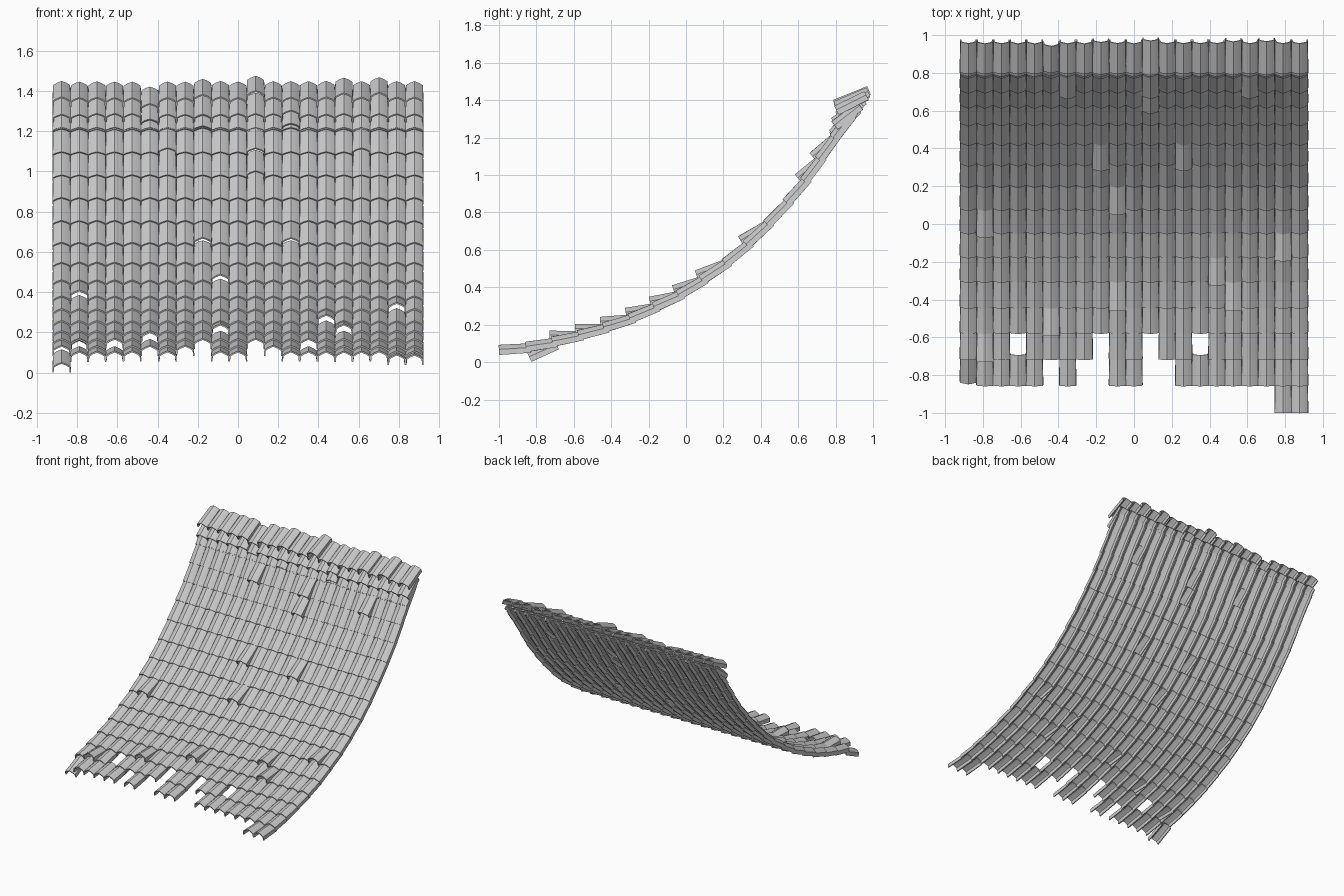
import bpy, bmesh, random
from mathutils import Vector, Matrix

if "Cube" in bpy.data.objects:
    bpy.data.objects.remove(bpy.data.objects["Cube"])

random.seed(4)
PITCH, COLS = 0.0877, 21

# Roof slope: lower end (y, z) of every regular tile row
SLOPE = [(-1.0, .062), (-.855, .077), (-.715, .105), (-.575, .14), (-.44, .18),
         (-.30, .23), (-.17, .29), (-.04, .355), (.085, .435), (.21, .525),
         (.325, .625), (.435, .735), (.54, .85), (.635, .965), (.715, 1.08),
         (.795, 1.20), (.88, 1.32)]
# Flatter ridge rows: lower end, upper end
RIDGE = [((.79, 1.195), (.89, 1.32)), ((.795, 1.265), (.93, 1.37)), ((.805, 1.345), (.965, 1.425))]

ABSENT = {0: set(range(19)), 1: {5, 7, 8, 11, 12}, 2: {3, 8, 11, 14}}
LIFTED = {(2, 1), (3, 5), (4, 9), (4, 16), (5, 15), (6, 19), (7, 1), (8, 9),
          (10, 8), (10, 13), (13, 11), (14, 11), (14, 6), (14, 17)}
RIDGE_SHIFT = {(2, 11): .027, (2, 16): .018, (2, 18): .02, (2, 5): -.025, (2, 8): .012,
               (1, 13): .015, (1, 5): -.02, (0, 13): .022, (0, 8): .012}


def tile_mesh():
    """Peaked hollow tile of unit length along y, slightly narrower at the upper end."""
    half = [(-.0465, -.027), (-.0445, .003), (-.026, .016), (0, .027)]
    inner = [(-.0395, -.027), (-.038, -.001), (-.023, .009), (0, .019)]
    ring = half + [(-x, z) for x, z in half[-2::-1]]
    ring += [(-x, z) for x, z in inner] + [(x, z) for x, z in inner[-2::-1]]
    bm = bmesh.new()
    ends = [[bm.verts.new((x * s, y, z * s)) for x, z in ring] for y, s in ((0, 1), (1, .94))]
    n = len(ring)
    for i in range(n):
        j = (i + 1) % n
        bm.faces.new((ends[0][i], ends[0][j], ends[1][j], ends[1][i]))
    for e in ends:
        for i in range(6):
            bm.faces.new((e[i], e[i + 1], e[n - 2 - i], e[n - 1 - i]))
    bmesh.ops.recalc_face_normals(bm, faces=bm.faces)
    me = bpy.data.meshes.new("roof_tile")
    bm.to_mesh(me)
    bm.free()
    return me


TILE = tile_mesh()


def place(name, col, low, up):
    """Put a tile between its lower and upper (y, z) ends."""
    d = Vector((0, up[0] - low[0], up[1] - low[1]))
    ydir = d.normalized()
    normal = Vector((1, 0, 0)).cross(ydir)
    m = Matrix((Vector((1, 0, 0)), d, normal)).transposed().to_4x4()
    m.translation = ((col - (COLS - 1) / 2) * PITCH, low[0], low[1])
    ob = bpy.data.objects.new(name, TILE)
    bpy.context.collection.objects.link(ob)
    ob.matrix_world = m
    return ob


# Regular rows, with missing, lifted and fallen tiles
for r in range(len(SLOPE) - 1):
    a, b = Vector(SLOPE[r]), Vector(SLOPE[r + 1])
    d = (b - a).normalized()
    n = Vector((-d.y, d.x))
    for c in range(COLS):
        if c in ABSENT.get(r, ()):
            continue
        low = a + n * (.004 + random.uniform(-.001, .001))
        up = b + d * .024 - n * .004
        if (r, c) in LIFTED:
            low += n * .036 - d * .006
            up -= d * .012
        if (r, c) == (1, 0):
            low, up = Vector((-.838, .026)), Vector((-.69, .092))
        place(f"slope_tile_{r}_{c}", c, low, up)

# Ridge rows
for r, (low, up) in enumerate(RIDGE):
    for c in range(COLS):
        s = RIDGE_SHIFT.get((r, c), random.uniform(-.002, .002))
        place(f"ridge_tile_{r}_{c}", c, (low[0] - s * .3, low[1] + s * 1.2), (up[0] + s * .5, up[1] + s))

# Smooth sides with crisp ridge and rims
first = bpy.context.collection.objects[0]
bpy.context.view_layer.objects.active = first
first.select_set(True)
bpy.ops.object.shade_smooth_by_angle(angle=0.5)
